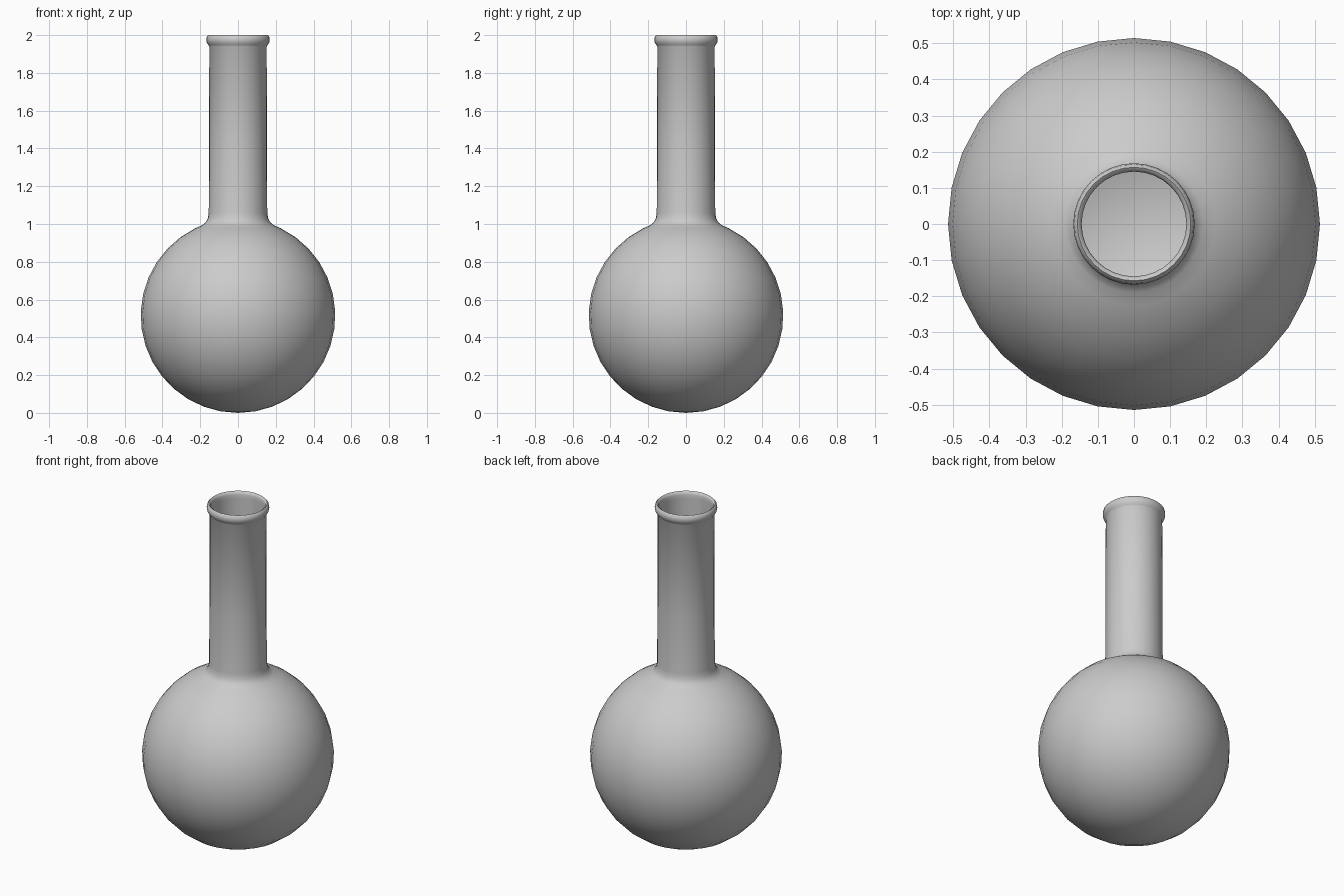
import bpy, bmesh
from math import sin, cos, pi, radians

if "Cube" in bpy.data.objects:
    bpy.data.objects.remove(bpy.data.objects["Cube"])

SIDES = 32


def lathe(name, profile):
    """Spin an (r, z) profile about z; points with r = 0 become poles."""
    bm = bmesh.new()
    rings = []
    for r, z in profile:
        if r == 0:
            rings.append([bm.verts.new((0, 0, z))] * SIDES)
        else:
            rings.append([bm.verts.new((r * cos(2 * pi * i / SIDES), r * sin(2 * pi * i / SIDES), z))
                          for i in range(SIDES)])
    for low, high in zip(rings, rings[1:]):
        for i in range(SIDES):
            j = (i + 1) % SIDES
            quad = [low[i], low[j], high[j], high[i]]
            bm.faces.new(list(dict.fromkeys(quad)))
    bmesh.ops.recalc_face_normals(bm, faces=bm.faces)
    mesh = bpy.data.meshes.new(name)
    bm.to_mesh(mesh)
    bm.free()
    obj = bpy.data.objects.new(name, mesh)
    bpy.context.collection.objects.link(obj)
    bpy.context.view_layer.objects.active = obj
    obj.select_set(True)
    bpy.ops.object.shade_smooth_by_angle(angle=radians(50))
    obj.select_set(False)
    return obj


def bulb(radius, centre, end, steps=15):
    """Spherical arc from the bottom pole up to the shoulder."""
    arc = [(radius * sin(end * k / steps), centre - radius * cos(end * k / steps))
           for k in range(1, steps + 1)]
    return [(0, centre - radius)] + arc


# outer wall: round bulb, flared shoulder, slim neck
outer = bulb(0.515, 0.515, radians(154))
outer += [(0.19, 0.993), (0.17, 1.01), (0.16, 1.03), (0.155, 1.06), (0.153, 1.4), (0.152, 1.94)]

# rolled lip
lip = [(0.157, 1.948), (0.165, 1.96), (0.168, 1.975), (0.165, 1.992), (0.157, 2.0),
       (0.149, 1.995), (0.145, 1.982), (0.145, 1.96)]

# thin inner wall, from the mouth down to the bottom of the bulb
inner = [(0.146, 1.4), (0.148, 1.06), (0.153, 1.03), (0.163, 1.005), (0.184, 0.985)]
inner += list(reversed(bulb(0.507, 0.515, radians(154))))

lathe("round_flask", outer + lip + inner)
